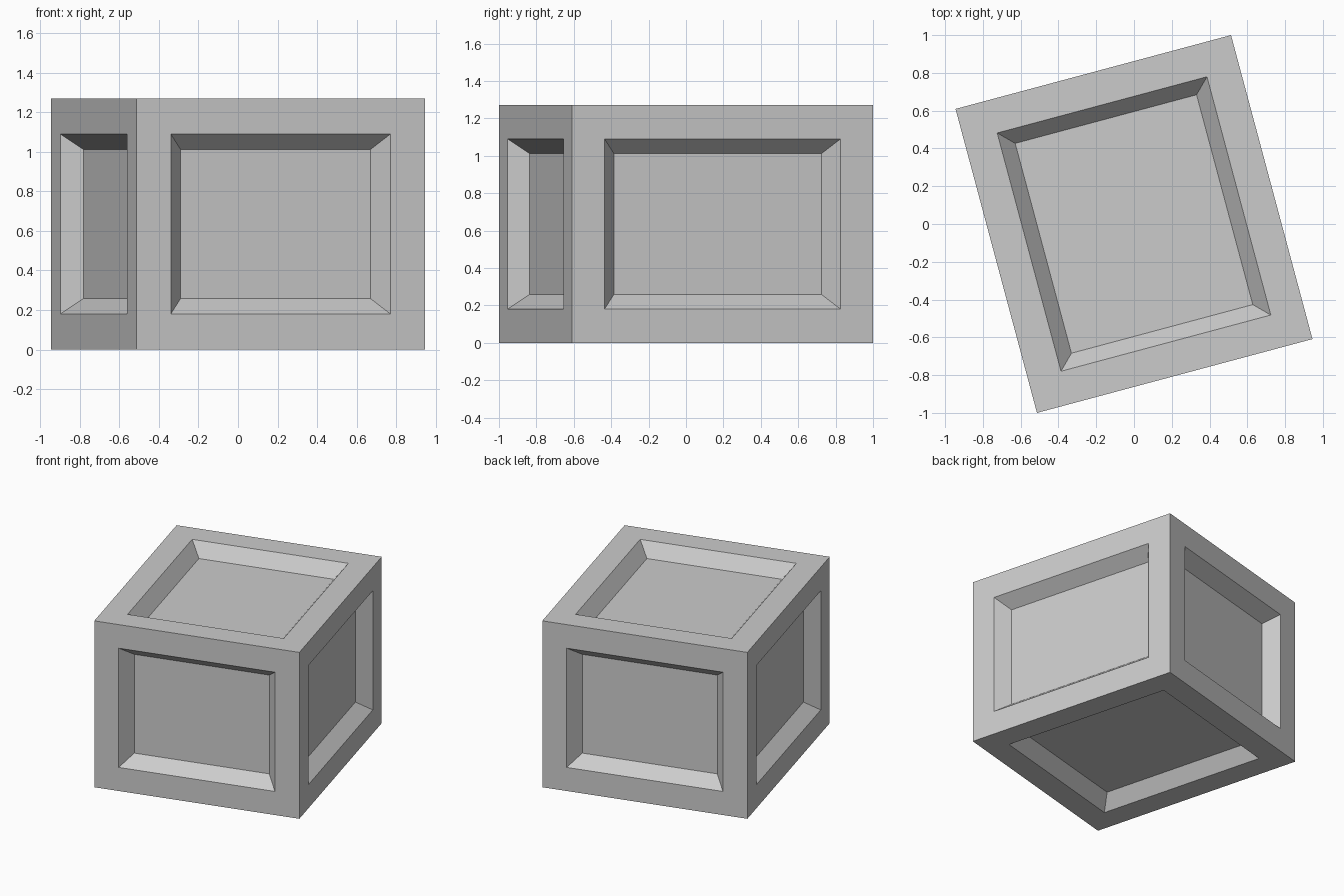
import bpy
import bmesh
import math
from mathutils import Matrix

default = bpy.data.objects.get("Cube")
if default:
    bpy.data.objects.remove(default, do_unlink=True)

WIDTH, DEPTH, HEIGHT = 1.51, 1.666, 1.27
RIM, SLOPE, RECESS = 0.18, 0.078, 0.1

# Plain grey material
grey = bpy.data.materials.new("plain_grey")
grey.use_nodes = True
colour = (0.6, 0.6, 0.6, 1)
grey.diffuse_color = colour
grey.node_tree.nodes["Principled BSDF"].inputs["Base Color"].default_value = colour

# Crate body: a box with a flat rim and a sloped recess on all six sides
bm = bmesh.new()
bmesh.ops.create_cube(bm, size=1, matrix=Matrix.Diagonal((WIDTH, DEPTH, HEIGHT, 1)))
panels = bm.faces[:]
bmesh.ops.inset_individual(bm, faces=panels, thickness=RIM, use_even_offset=True)
bmesh.ops.inset_individual(bm, faces=panels, thickness=SLOPE, depth=-RECESS,
                           use_even_offset=True)
mesh = bpy.data.meshes.new("crate")
bm.to_mesh(mesh)
bm.free()
mesh.materials.append(grey)

# Crate stands on the ground, turned slightly
crate = bpy.data.objects.new("crate", mesh)
crate.location.z = HEIGHT / 2
crate.rotation_euler.z = math.radians(15)
bpy.context.collection.objects.link(crate)
